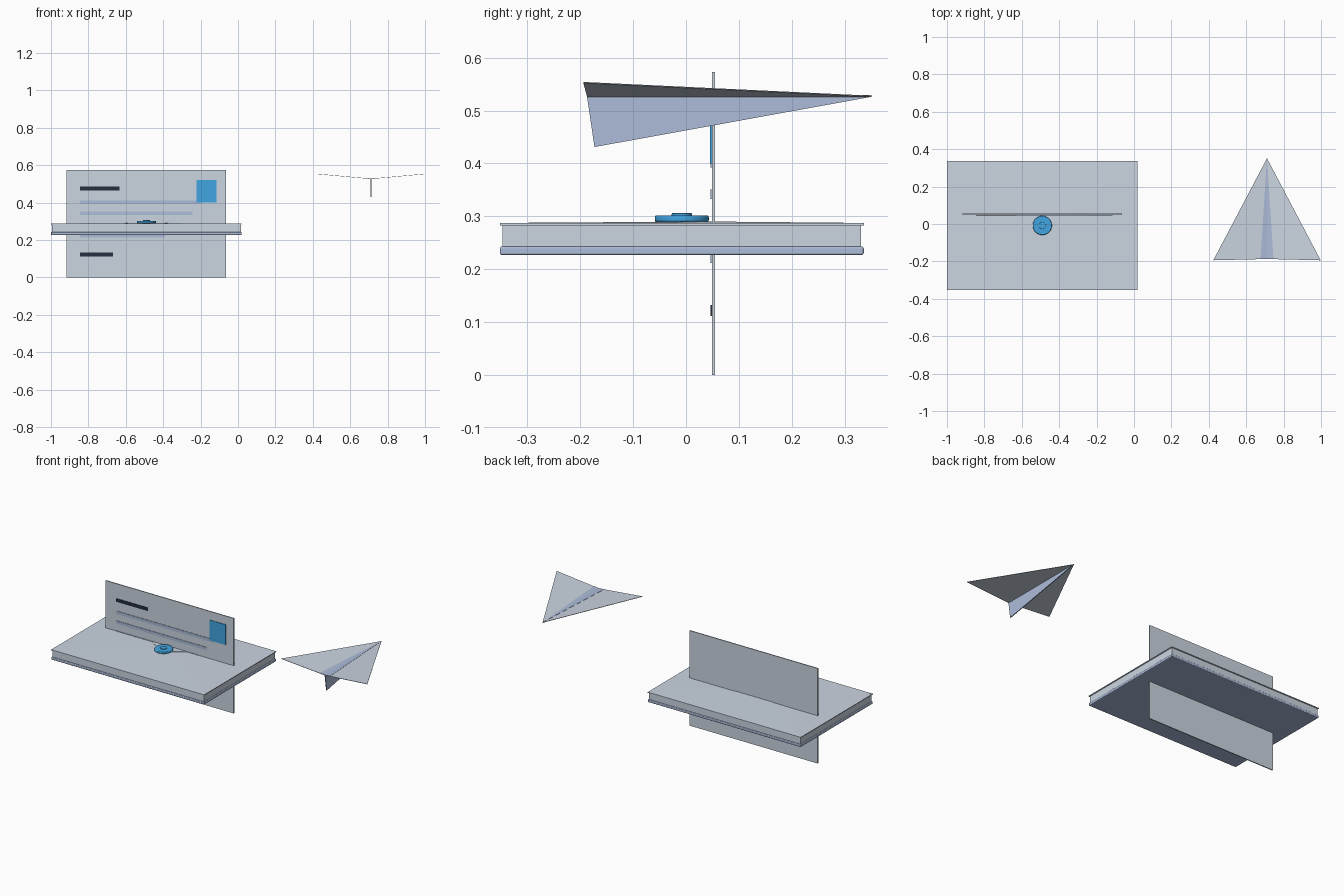
import bpy, bmesh, math
from mathutils import Vector

if "Cube" in bpy.data.objects:
    bpy.data.objects.remove(bpy.data.objects["Cube"])


def srgb(r, g, b):
    f = lambda c: c / 12.92 if c <= 0.04045 else ((c + 0.055) / 1.055) ** 2.4
    return (f(r / 255), f(g / 255), f(b / 255), 1.0)


def material(name, rgb):
    m = bpy.data.materials.new(name)
    m.diffuse_color = srgb(*rgb)
    m.use_nodes = True
    m.node_tree.nodes["Principled BSDF"].inputs["Base Color"].default_value = m.diffuse_color
    return m


PAPER = material("paper", (203, 213, 225))
FOLD = material("blue grey fold", (172, 188, 217))
BLUE = material("bright blue", (66, 165, 225))
INK = material("dark ink", (38, 46, 64))


def finish(name, bm, mat):
    bmesh.ops.recalc_face_normals(bm, faces=bm.faces[:])
    me = bpy.data.meshes.new(name)
    bm.to_mesh(me)
    bm.free()
    me.materials.append(mat)
    ob = bpy.data.objects.new(name, me)
    bpy.context.collection.objects.link(ob)
    return ob


def bevel(ob, width, segments=3):
    mod = ob.modifiers.new("bevel", "BEVEL")
    mod.width, mod.segments = width, segments
    mod.limit_method, mod.angle_limit = "ANGLE", math.radians(40)


def box(name, x, y, z, mat):
    bm = bmesh.new()
    bmesh.ops.create_cube(bm, size=1)
    for v in bm.verts:
        v.co = Vector([(r[0] + r[1]) / 2 + c * (r[1] - r[0])
                       for c, r in zip(v.co, (x, y, z))])
    return finish(name, bm, mat)


def sheet(name, pts, thick, mat):
    """Flat polygon given a thickness by the vector thick."""
    bm = bmesh.new()
    face = bm.faces.new([bm.verts.new(p) for p in pts])
    new = bmesh.ops.extrude_face_region(bm, geom=[face], use_keep_orig=True)
    verts = [g for g in new["geom"] if isinstance(g, bmesh.types.BMVert)]
    bmesh.ops.translate(bm, verts=verts, vec=thick)
    return finish(name, bm, mat)


def disc(name, centre, radius, depth, mat, round_edge):
    bm = bmesh.new()
    bmesh.ops.create_cone(bm, cap_ends=True, segments=48, radius1=radius,
                          radius2=radius, depth=depth)
    bmesh.ops.translate(bm, verts=bm.verts[:], vec=centre)
    ob = finish(name, bm, mat)
    bevel(ob, round_edge)
    bpy.ops.object.select_all(action="DESELECT")
    bpy.context.view_layer.objects.active = ob
    ob.select_set(True)
    bpy.ops.object.shade_smooth_by_angle(angle=math.radians(35))


# Envelope: back panel, inset pocket, closing panel
X0, X1, Y0, Y1 = -1.0, 0.02, -0.352, 0.336
CX, CY = (X0 + X1) / 2, (Y0 + Y1) / 2
bevel(box("envelope_back", (X0, X1), (Y0, Y1), (0.227, 0.243), FOLD), 0.004)
box("envelope_pocket", (X0 + .005, X1 - .005), (Y0 + .005, Y1 - .005), (0.242, 0.284), PAPER)
box("envelope_face", (X0, X1), (Y0, Y1), (0.283, 0.286), PAPER)

# Four folded flaps, rising slightly towards the seal
Z = 0.286
corners = [(X0, Y0), (X1, Y0), (X1, Y1), (X0, Y1)]
tips = {"bottom": (CX, CY + 0.03, 0.2885), "right": (CX + .01, CY, 0.2870),
        "top": (CX, CY - 0.03, 0.2895), "left": (CX - .01, CY, 0.2870)}
for i, (side, tip) in enumerate(tips.items()):
    a, b = corners[i], corners[(i + 1) % 4]
    sheet(side + "_flap", [(*a, Z), (*b, Z), tip], (0, 0, 0.0015), PAPER)

# Wax seal
disc("seal", (CX, CY, 0.2955), 0.051, 0.013, BLUE, 0.004)
disc("seal_button", (CX, CY, 0.303), 0.019, 0.006, BLUE, 0.0015)

# Letter card with ruled lines, headings and stamp
box("letter_card", (-0.917, -0.063), (0.049, 0.055), (0, 0.573), PAPER)
L = -0.845
for name, x, z, mat in [
        ("heading", (L, -0.633), (0.465, 0.485), INK),
        ("line_1", (L, -0.19), (0.392, 0.410), FOLD),
        ("line_2", (L, -0.243), (0.333, 0.351), FOLD),
        ("line_3", (L, -0.30), (0.272, 0.290), FOLD),
        ("line_4", (L, -0.39), (0.212, 0.230), FOLD),
        ("signature", (L, -0.667), (0.112, 0.132), INK)]:
    box(name, x, (0.0465, 0.0495), z, mat)
box("stamp", (-0.222, -0.115), (0.0455, 0.0495), (0.400, 0.522), BLUE)

# Paper plane: wings, centre strips, keel
PX = 0.711
nose, tail = Vector((PX, 0.351, 0.526)), Vector((PX, -0.187, 0.526))
for side, s in (("left", -1), ("right", 1)):
    tip = Vector((PX + s * 0.287, -0.194, 0.552))
    sheet(side + "_wing", [nose, tail, tip], (0, 0, 0.002), PAPER)
    up = Vector((0, 0, 0.002))
    sheet(side + "_fold_strip", [nose + up, tail + up, tail.lerp(tip, 0.122) + up],
          (0, 0, 0.001), FOLD)
w = Vector((0.0025, 0, 0))
sheet("plane_keel", [nose - w, tail - w, Vector((PX, -0.173, 0.431)) - w], 2 * w, FOLD)
